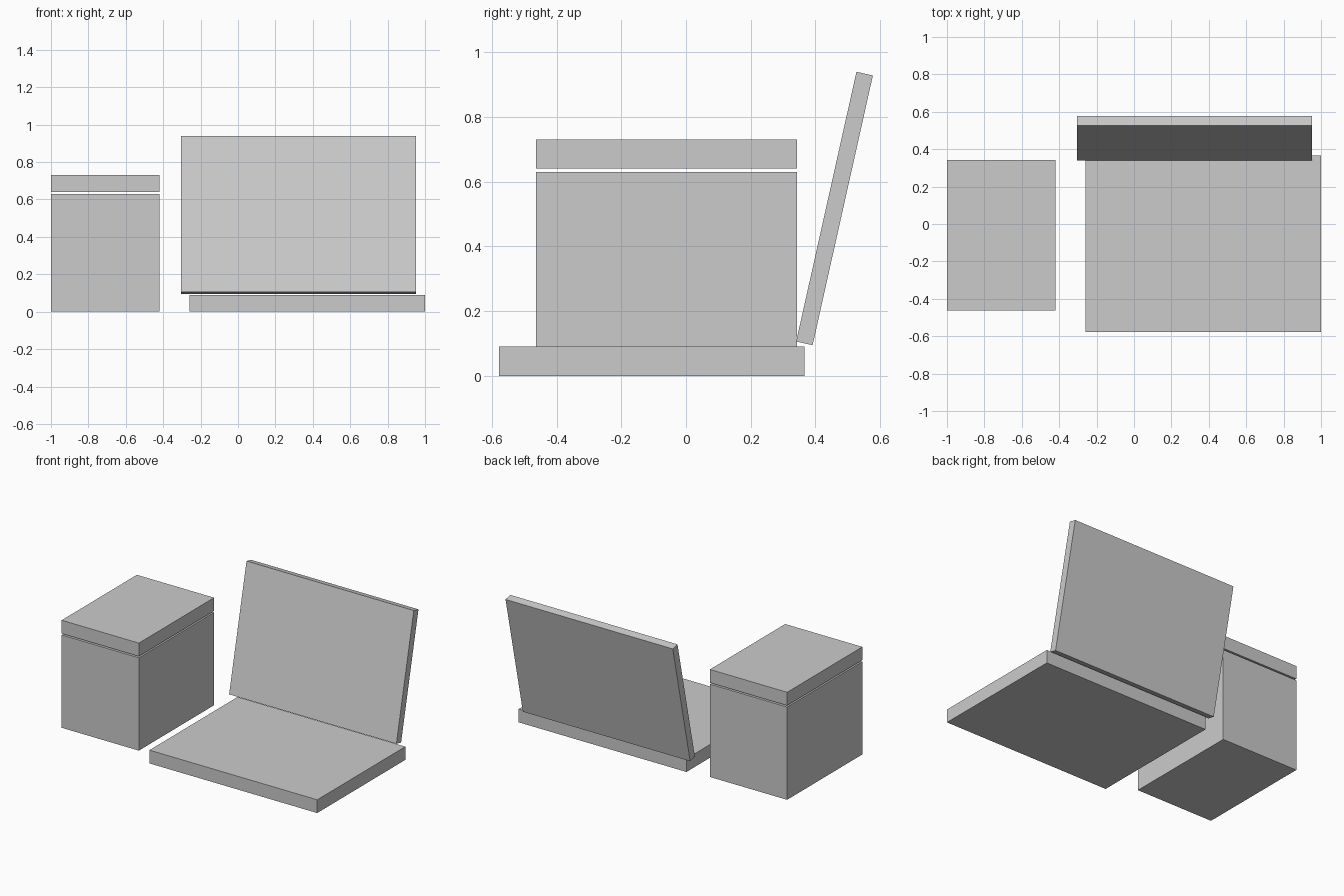
import bpy
import math

cube = bpy.data.objects.get("Cube")
if cube:
    bpy.data.objects.remove(cube, do_unlink=True)

# Single matte grey for every part
grey = bpy.data.materials.new("light_grey")
grey.use_nodes = True
colour = (0.6, 0.6, 0.6, 1)
grey.diffuse_color = colour
grey.node_tree.nodes["Principled BSDF"].inputs["Base Color"].default_value = colour


def box(name, centre, size, tilt=0):
    """Add a box of the given size, tilted back about x by tilt degrees."""
    bpy.ops.mesh.primitive_cube_add(size=1, location=centre)
    ob = bpy.context.object
    ob.name = name
    ob.scale = size
    bpy.ops.object.transform_apply(location=False, rotation=False, scale=True)
    ob.rotation_euler.x = -math.radians(tilt)
    ob.data.materials.append(grey)
    return ob


# Chest: body and separate lid with a thin gap
box("chest_body", (-0.71, -0.06, 0.315), (0.58, 0.807, 0.63))
box("chest_lid", (-0.71, -0.06, 0.685), (0.58, 0.807, 0.09))

# Flat base slab with a leaning panel behind it
box("base_slab", (0.37, -0.106, 0.045), (1.26, 0.945, 0.09))
box("leaning_panel", (0.323, 0.459, 0.517), (1.256, 0.052, 0.854), tilt=12.6)
